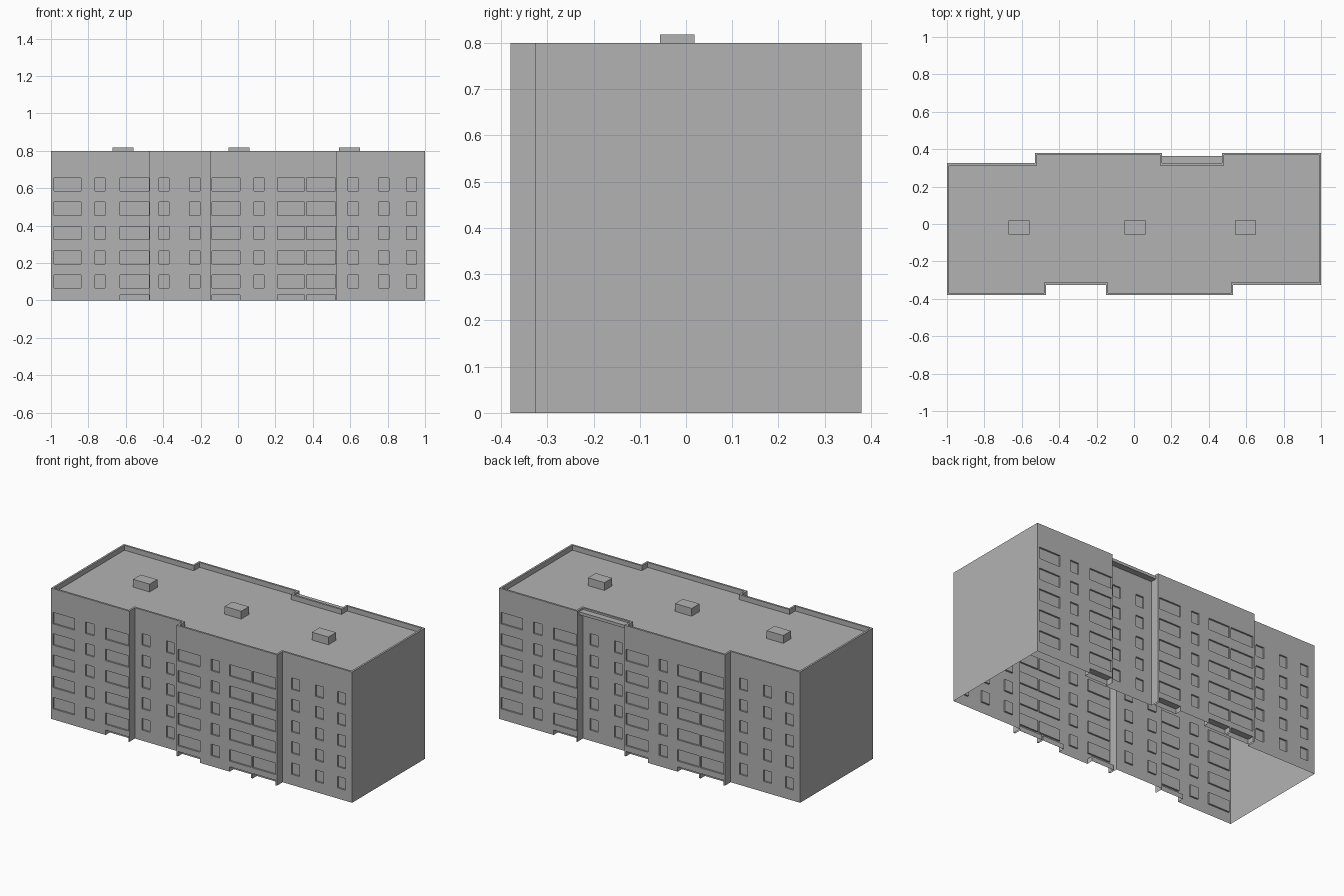
import bpy, bmesh
from mathutils import Vector

if "Cube" in bpy.data.objects:
    bpy.data.objects.remove(bpy.data.objects["Cube"])

concrete = bpy.data.materials.new("concrete_grey")
concrete.use_nodes = True
grey = (0.45, 0.45, 0.45, 1)
concrete.diffuse_color = grey
concrete.node_tree.nodes["Principled BSDF"].inputs["Base Color"].default_value = grey

TOP, ROOF, RIM = 0.8, 0.77, 0.012
UP = Vector((0, 0, 1))


def add_object(name, bm):
    mesh = bpy.data.meshes.new(name)
    bm.to_mesh(mesh)
    bm.free()
    mesh.materials.append(concrete)
    obj = bpy.data.objects.new(name, mesh)
    bpy.context.collection.objects.link(obj)
    return obj


def box(name, low, high):
    bm = bmesh.new()
    bmesh.ops.create_cube(bm, size=1)
    for v in bm.verts:
        v.co = [(a + b) / 2 + c * (b - a) for a, b, c in zip(low, high, v.co)]
    add_object(name, bm)


def quad(bm, *points):
    bm.faces.new([bm.verts.new(p) for p in points])


# Half of the plan; the other half is the same turned half way round
half = [Vector(p) for p in ((-1, -.38, 0), (-.47, -.38, 0), (-.47, -.325, 0),
                            (-.15, -.325, 0), (-.15, -.38, 0), (.53, -.38, 0),
                            (.53, -.325, 0), (1, -.325, 0))]
plan = half + [-p for p in half]

# Windows of each wall bay by x range, and the cellar openings below some of them
windows = {
    0: [(-.985, -.84), (-.765, -.71), (-.63, -.475)],
    2: [(-.422, -.368), (-.258, -.204)],
    4: [(-.14, .01), (.085, .14), (.21, .355), (.365, .52)],
    6: [(.589, .644), (.752, .807), (.9, .955)],
}
cellar_starts = {-.63, -.14, .21, .365}
sills = [.065 + .13 * i for i in range(5)]
floors = [(s, s + .07) for s in sills]
CELLAR = .03


def wall(bm, start, end, openings):
    along = (end - start).normalized()
    inward = UP.cross(along)
    length = (end - start).length
    cols = [0] + [s for a, b, _ in openings for s in (a, b)] + [length]
    rows = [0, CELLAR] + [z for f in floors for z in f] + [TOP]
    if not openings:
        rows = [0, TOP]
    for c, (s0, s1) in enumerate(zip(cols, cols[1:])):
        for r, (z0, z1) in enumerate(zip(rows, rows[1:])):
            ring = [start + along * s + UP * z
                    for s, z in ((s0, z0), (s1, z0), (s1, z1), (s0, z1))]
            depth = 0
            if c % 2:
                if r == 0 and openings[c // 2][2]:
                    depth = .04
                elif r and r % 2 == 0:
                    depth = .01
            if not depth:
                quad(bm, *ring)
                continue
            back = [p + inward * depth for p in ring]
            quad(bm, *back)
            for i in range(4):
                if r == 0 and i == 0:
                    continue  # cellar openings run down to the ground
                j = (i + 1) % 4
                quad(bm, ring[i], ring[j], back[j], back[i])


# Outer walls, open underneath
bm = bmesh.new()
count = len(plan)
for i, start in enumerate(plan):
    bay = i % len(half)
    openings = [(a - half[bay].x, b - half[bay].x, a in cellar_starts)
                for a, b in windows.get(bay, [])]
    wall(bm, start, plan[(i + 1) % count], openings)
bmesh.ops.remove_doubles(bm, verts=bm.verts, dist=0.0001)
add_object("outer_walls", bm)

# Parapet rim and sunken flat roof
inner = []
for i, p in enumerate(plan):
    before = (p - plan[i - 1]).normalized()
    after = (plan[(i + 1) % count] - p).normalized()
    inner.append(p + (UP.cross(before) + UP.cross(after)) * RIM)
bm = bmesh.new()
for i in range(count):
    j = (i + 1) % count
    quad(bm, plan[i] + UP * TOP, plan[j] + UP * TOP, inner[j] + UP * TOP, inner[i] + UP * TOP)
    quad(bm, inner[i] + UP * TOP, inner[j] + UP * TOP, inner[j] + UP * ROOF, inner[i] + UP * ROOF)
quad(bm, *[p + UP * ROOF for p in inner])
bmesh.ops.remove_doubles(bm, verts=bm.verts, dist=0.0001)
add_object("parapet_and_roof", bm)

# Canopy over the rear entrance bay
box("rear_canopy", (.15, .325, .772), (.47, .363, .79))

# Roof vents
for name, x in (("right", -.615), ("middle", .005), ("left", .595)):
    box(name + "_roof_vent", (x - .056, -.056, ROOF), (x + .056, .018, .818))
